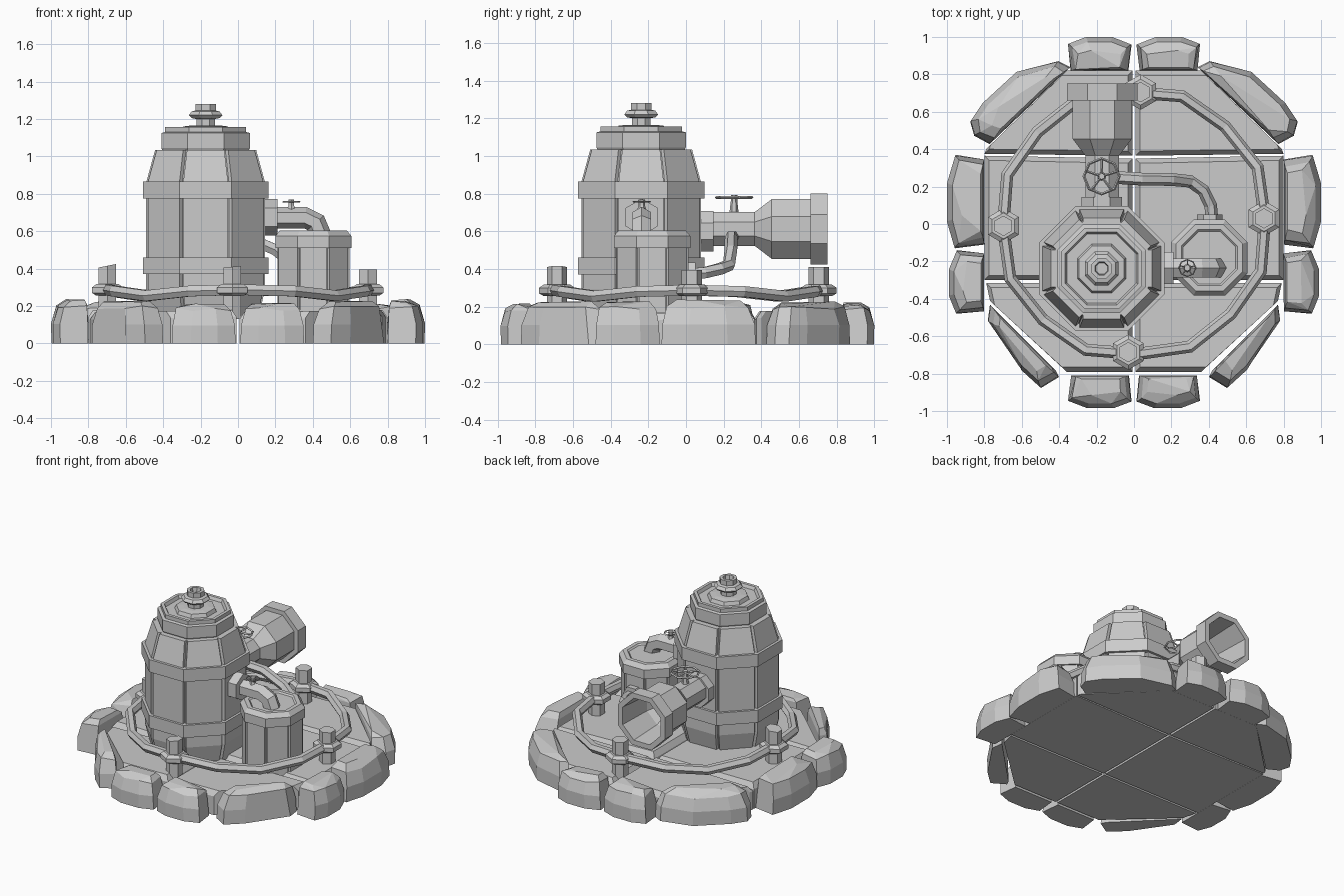
import bpy, bmesh, math, random
from mathutils import Vector, Matrix

if "Cube" in bpy.data.objects:
    bpy.data.objects.remove(bpy.data.objects["Cube"])

random.seed(4)
PI = math.pi


def make(name, bm, mat=Matrix()):
    bmesh.ops.recalc_face_normals(bm, faces=bm.faces[:])
    me = bpy.data.meshes.new(name)
    bm.to_mesh(me)
    bm.free()
    ob = bpy.data.objects.new(name, me)
    ob.matrix_world = mat
    bpy.context.collection.objects.link(ob)
    return ob


def loft(name, rings, closed=False, mat=Matrix()):
    """Skin a stack of equal-length rings, capping the ends unless closed."""
    bm = bmesh.new()
    vs = [[bm.verts.new(p) for p in r] for r in rings]
    n = len(vs[0])
    pairs = list(zip(vs, vs[1:])) + ([(vs[-1], vs[0])] if closed else [])
    for a, b in pairs:
        for i in range(n):
            j = (i + 1) % n
            bm.faces.new((a[i], a[j], b[j], b[i]))
    if not closed:
        bm.faces.new(vs[0])
        bm.faces.new(vs[-1])
    return make(name, bm, mat)


def place(loc, axis='Z'):
    rot = {'Z': Matrix(), 'Y': Matrix.Rotation(-PI / 2, 4, 'X'), 'X': Matrix.Rotation(PI / 2, 4, 'Y')}
    return Matrix.Translation(loc) @ rot[axis]


def turned(name, profile, loc, axis='Z', n=8, rot=None):
    """Faceted turning; radii are measured to the flats."""
    rot = PI / n if rot is None else rot
    k = 1 / math.cos(PI / n)
    rings = [[(r * k * math.cos(2 * PI * i / n + rot), r * k * math.sin(2 * PI * i / n + rot), z)
              for i in range(n)] for r, z in profile]
    return loft(name, rings, mat=place(loc, axis))


def panelled(name, profile, loc, gap=0.012, depth=0.022):
    """Octagonal body with a recessed groove along each corner."""
    rings = []
    for a, z in profile:
        w, b, ring = a * math.tan(PI / 8) - gap, a - depth, []
        for i in range(8):
            c, s = math.cos(i * PI / 4), math.sin(i * PI / 4)
            for d, t in ((b, -w), (a, -w), (a, w), (b, w)):
                ring.append((d * c - t * s, d * s + t * c, z))
        rings.append(ring)
    return loft(name, rings, mat=place(loc))


def tube(name, pts, r, n=6, up=(0, 0, 1), closed=False):
    pts, up, rings, m = [Vector(p) for p in pts], Vector(up), [], len(pts)
    for i, p in enumerate(pts):
        a = pts[i - 1] if i or closed else p
        b = pts[(i + 1) % m] if i < m - 1 or closed else p
        t = (b - a).normalized()
        side = t.cross(up).normalized()
        top = side.cross(t)
        rings.append([p + r * (math.cos(2 * PI * k / n) * side + math.sin(2 * PI * k / n) * top)
                      for k in range(n)])
    return loft(name, rings, closed)


def valve(name, c, r, stem_bottom, spokes=5):
    c = Vector(c)
    at = lambda a, d: c + Vector((d * math.cos(a), d * math.sin(a), 0))
    tube(name + "_wheel", [at(i * PI / 4, r) for i in range(8)], r * 0.08, 4, closed=True)
    for i in range(spokes):
        a = 2 * PI * i / spokes + 0.3
        tube(name + "_spoke", [c, at(a, r)], r * 0.07, 4)
    turned(name + "_stem", [(0.022, stem_bottom), (0.015, c.z - 0.02), (0.015, c.z + 0.012)],
           (c.x, c.y, 0), n=6)


# Boulder outlines: along the rim, then outward
BOXY = [(-.45, 0), (-.5, .78), (-.2, 1), (.22, 1), (.5, .8), (.46, 0)]
BACK = [(-.53, .03), (-.49, .37), (-.15, .92), (.28, .93), (.47, .8), (.53, .45), (.48, 0)]
FRONT = [(-.48, 0), (-.38, .54), (.21, 1), (.48, .95), (.53, .1), (.46, 0)]


def rock(name, sx, x, y, out, length, depth, h, outline):
    """Angular boulder: inner edge centred on x, y, bulging in direction out (degrees)."""
    bm = bmesh.new()
    for su, sv, z in ((1, .98, 0), (.98, 1, .45), (.86, .82, .88), (.66, .5, 1)):
        for u, v in outline:
            j = 0.04 if z > .5 else 0
            bm.verts.new((u * su * length * (1 + random.uniform(-j, j)), (.2 + (v - .2) * sv) * depth,
                          z * h * (1 + random.uniform(-2.2 * j, .4 * j))))
    res = bmesh.ops.convex_hull(bm, input=bm.verts[:])
    junk = {g for g in res["geom_interior"] + res["geom_unused"] if isinstance(g, bmesh.types.BMVert)}
    bmesh.ops.delete(bm, geom=list(junk), context='VERTS')
    bmesh.ops.dissolve_limit(bm, angle_limit=0.2, verts=bm.verts[:], edges=bm.edges[:])
    bm.transform(Matrix.Translation((x, y, 0)) @ Matrix.Rotation(math.radians(out - 90), 4, 'Z'))
    bm.transform(Matrix.Diagonal((sx, 1, 1, 1)))
    make(name, bm)


# Rim boulders and floor slabs, mirrored left and right
rocks = [(.183, .82, 90, .34, .18, .22, BOXY), (.565, .62, 47, .59, .2, .225, BACK),
         (.80, .12, 0, .50, .2, .235, BOXY), (.80, -.31, 0, .34, .19, .23, BOXY),
         (.59, -.61, -45, .53, .13, .225, FRONT), (.183, -.81, -90, .34, .175, .215, BOXY)]
slabs = [[(.008, .365), (.80, .375), (.79, .40), (.36, .82), (.008, .82)],
         [(.008, -.30), (.80, -.30), (.80, .365), (.008, .35)],
         [(.008, -.79), (.36, -.79), (.77, -.41), (.79, -.315), (.008, -.315)]]
for sx in (1, -1):
    for spec in rocks:
        rock("rim_rock", sx, *spec)
    for pts, tilt in zip(slabs, (.01, -.015, .015)):
        c = sum((Vector(p) for p in pts), Vector((0, 0))) / len(pts)
        rings = []
        for inset, z in ((0, 0), (0, .135), (.025, .173)):
            ring = []
            for p in pts:
                d = Vector(p) - c
                q = Vector(p) - Vector((math.copysign(inset, d.x), math.copysign(inset, d.y)))
                ring.append((sx * q.x, q.y, z + (tilt * sx * d.x if z else 0)))
            rings.append(ring)
        loft("floor_slab", rings)

# Main tank
T = (-.173, -.238, 0)
panelled("main_tank_body", [(.285, .15), (.318, .29), (.318, .86), (.270, 1.035)], T)
for z0 in (.37, .775):
    turned("main_tank_band", [(.31, z0), (.335, z0), (.335, z0 + .09), (.31, z0 + .09)], T)
turned("main_tank_lid", [(.225, 1.02), (.237, 1.045), (.237, 1.125), (.217, 1.13), (.217, 1.157), (.195, 1.157),
                         (.185, 1.135), (.13, 1.135), (.12, 1.16), (.08, 1.165)], T)
turned("main_tank_knob", [(.05, 1.15), (.05, 1.2), (.075, 1.205), (.09, 1.22), (.075, 1.24), (.055, 1.245),
                          (.055, 1.28), (.035, 1.28), (.03, 1.25)], T)

# Small tank
S = (.403, -.18, 0)
panelled("small_tank_body", [(.192, .15), (.192, .53)], S, .009, .015)
turned("small_tank_cap", [(.203, .51), (.203, .575), (.178, .605), (.15, .605), (.14, .595)], S)

# Upper connecting pipe between the tanks
turned("upper_pipe_flange", [(.085, 0), (.085, .075)], (.135, -.235, .675), 'X', 6, 0)
tube("upper_pipe", [(.15, -.235, .672), (.36, -.235, .672), (.415, -.235, .645), (.44, -.235, .58)],
     .058, 6, (0, 1, 0))
valve("upper_valve", (.285, -.235, .757), .045, .71)

# Rear exhaust with flared hollow mouth
turned("exhaust_flange", [(.108, 0), (.108, .08)], (-.173, .065, .6), 'Y')
turned("exhaust_pipe", [(.09, 0), (.09, .23), (.158, .32), (.158, .525), (.188, .525), (.188, .615),
                        (.152, .615), (.135, .36), (.08, .27)], (-.17, .135, .612), 'Y')
valve("exhaust_valve", (-.173, .255, .78), .095, .69)

# Lower feed pipe from exhaust to small tank
tube("feed_pipe", [(-.12, .25, .57), (.04, .24, .57), (.2, .238, .5), (.3, .228, .42), (.37, .18, .4),
                   (.41, .10, .38), (.42, -.01, .37)], .034)
turned("feed_flange", [(.058, 0), (.058, .05)], (.405, 0, .375), 'Y', 6, 0)

# Railing pipe with four posts; only the left post is cut at a slant
pts = []
for i in range(16):
    a = 2 * PI * i / 16 + .03
    r = (.70, .725, .71, .725)[i % 4]
    pts.append((r * math.cos(a), .005 + r * math.sin(a), (.287, .28, .255, .28)[i % 4]))
tube("rail_pipe", pts, .033, closed=True)
for x, y, h, slant in ((.695, .03, .395, 0), (.035, .705, .41, 0), (-.698, -.01, .415, .2), (-.03, -.685, .41, .1)):
    post = turned("rail_post", [(.047, .13), (.047, h)], (x, y, 0), n=6)
    for v in post.data.vertices:
        if v.co.z > .3:
            v.co.z += slant * v.co.x
    turned("rail_collar", [(.06, .255), (.082, .27), (.082, .3), (.06, .317)], (x, y, 0), n=6)
